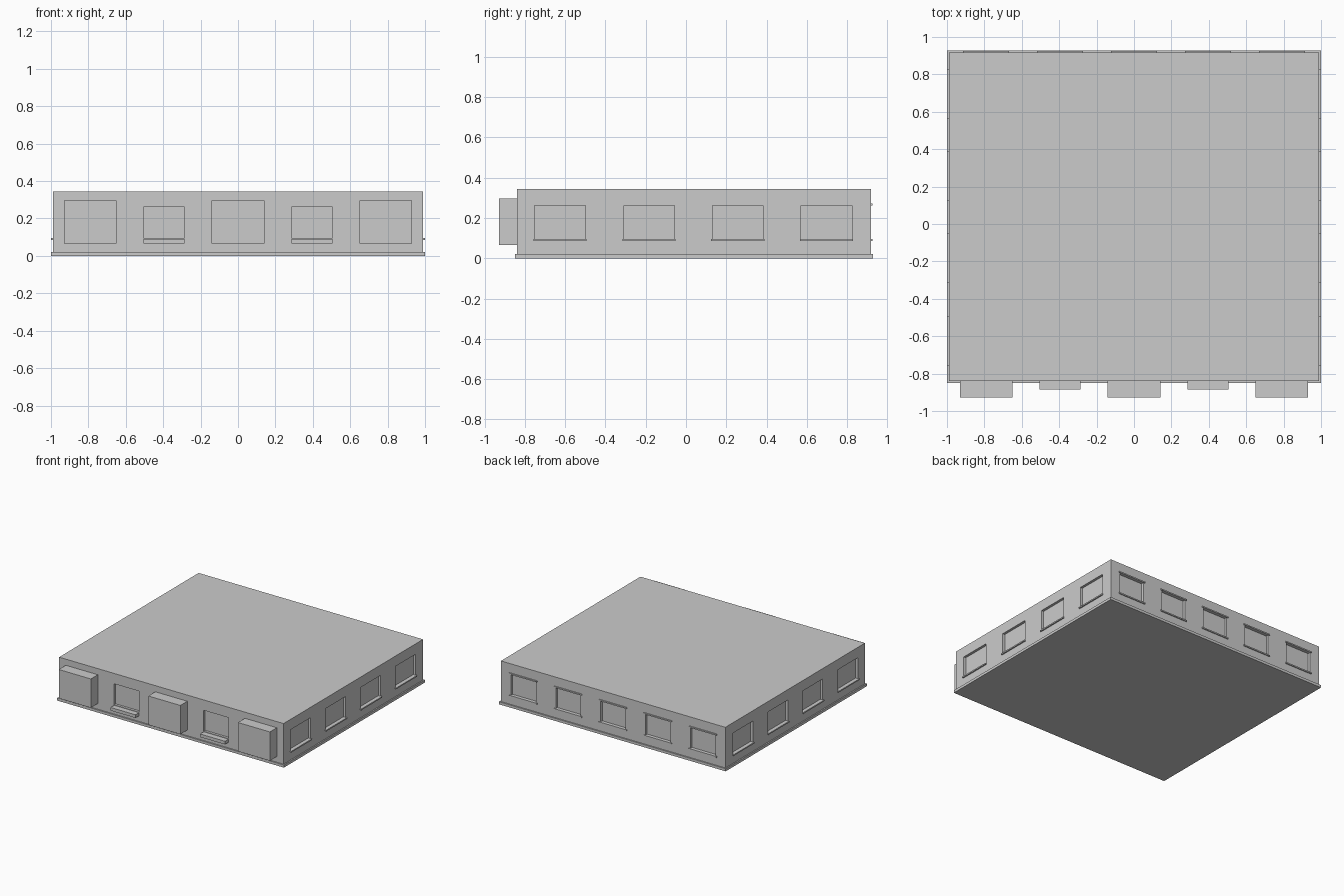
import bpy
from mathutils import Vector

cube = bpy.data.objects.get("Cube")
if cube:
    bpy.data.objects.remove(cube, do_unlink=True)

grey = bpy.data.materials.new("plain_grey")
grey.use_nodes = True
colour = (0.6, 0.6, 0.6, 1)
grey.diffuse_color = colour
grey.node_tree.nodes["Principled BSDF"].inputs["Base Color"].default_value = colour


def box(name, low, high):
    """Axis-aligned box between two corners."""
    low, high = Vector(low), Vector(high)
    bpy.ops.mesh.primitive_cube_add(size=1, location=(low + high) / 2)
    ob = bpy.context.object
    ob.name = name
    ob.scale = high - low
    bpy.ops.object.transform_apply(location=False, rotation=False, scale=True)
    ob.data.materials.append(grey)
    return ob


# Main measurements
SIDE, FRONT, BACK, TOP = 0.99, -0.84, 0.918, 0.345
LIP, RECESS = 0.01, 0.02
SILL, HEAD = 0.095, 0.262

# Main block and base course
walls = box("walls", (-SIDE, FRONT, 0), (SIDE, BACK, TOP))
box("base_course", (-SIDE - LIP, FRONT - LIP, 0), (SIDE + LIP, BACK + LIP, 0.021))

cutters = []

# Side windows with sills
for side, sign in (("left", 1), ("right", -1)):
    for y in (-0.625, -0.183, 0.257, 0.697):
        xs = sorted((sign * (SIDE - RECESS), sign * (SIDE + 0.1)))
        cutters.append(box(side + "_window_cutter", (xs[0], y - 0.126, SILL),
                           (xs[1], y + 0.126, HEAD)))
        xs = sorted((sign * (SIDE - RECESS), sign * (SIDE + LIP)))
        box(side + "_window_sill", (xs[0], y - 0.132, SILL - 0.01),
            (xs[1], y + 0.132, SILL))

# Back windows with sills and lintels
for i in range(-2, 3):
    x = i * 0.396
    cutters.append(box("back_window_cutter", (x - 0.11, BACK - RECESS, SILL),
                       (x + 0.11, BACK + 0.1, HEAD)))
    for name, z in (("sill", SILL - 0.01), ("lintel", HEAD)):
        box("back_window_" + name, (x - 0.123, BACK - RECESS, z),
            (x + 0.123, BACK + LIP * 0.8, z + 0.01))

# Front windows with ledges
for x in (-0.395, 0.395):
    cutters.append(box("front_window_cutter", (x - 0.11, FRONT - 0.1, SILL),
                       (x + 0.11, FRONT + RECESS, HEAD)))
    box("front_window_ledge", (x - 0.11, FRONT - 0.045, 0.066),
        (x + 0.11, FRONT, SILL - 0.004))

# Front bays
for x in (-0.79, 0, 0.79):
    box("front_bay", (x - 0.141, -0.928, 0.066), (x + 0.141, FRONT, 0.296))

# Cut the window recesses out of the walls
bpy.ops.object.select_all(action="DESELECT")
for c in cutters:
    c.select_set(True)
bpy.context.view_layer.objects.active = cutters[0]
bpy.ops.object.join()
cutter = bpy.context.object
cutter.name = "window_cutter"
cutter.hide_render = True
cut = walls.modifiers.new("window_recesses", "BOOLEAN")
cut.operation = "DIFFERENCE"
cut.solver = "EXACT"
cut.object = cutter
bpy.context.view_layer.objects.active = walls
bpy.ops.object.modifier_apply(modifier=cut.name)
bpy.data.objects.remove(cutter, do_unlink=True)
